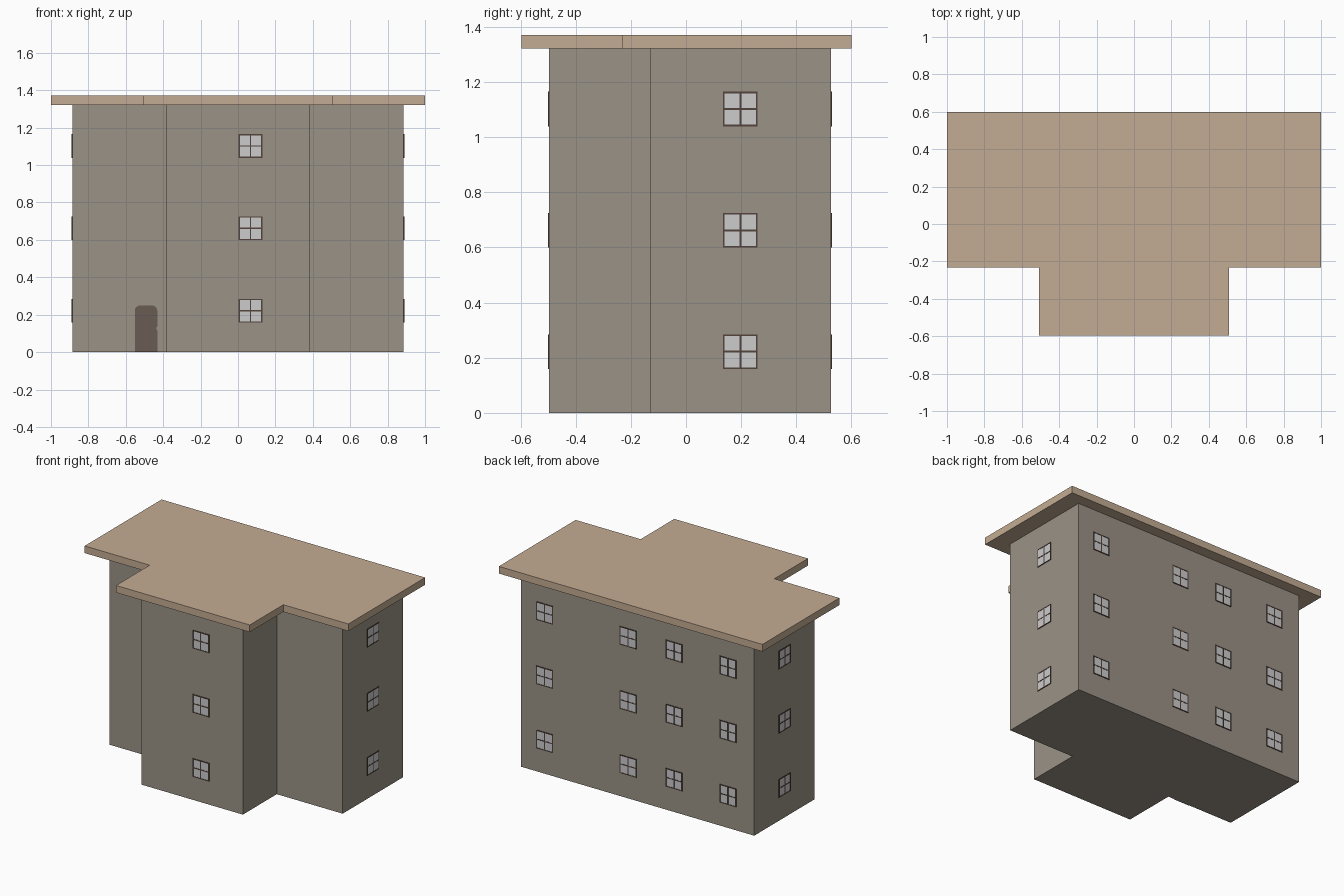
import bpy, bmesh, math
from mathutils import Matrix

if "Cube" in bpy.data.objects:
    bpy.data.objects.remove(bpy.data.objects["Cube"])


def material(name, r, g, b):
    """Flat colour given as 0-255 sRGB, stored as linear."""
    lin = [((c / 255 + 0.055) / 1.055) ** 2.4 for c in (r, g, b)]
    m = bpy.data.materials.new(name)
    m.diffuse_color = (*lin, 1)
    m.use_nodes = True
    m.node_tree.nodes["Principled BSDF"].inputs["Base Color"].default_value = m.diffuse_color
    return m


WALL = material("grey brown wall", 154, 146, 134)
ROOF = material("tan roof", 196, 172, 147)
DOOR = material("dark brown door", 105, 91, 83)
FRAME = material("window frame brown", 84, 68, 60)
GLASS = material("pale grey glass", 204, 204, 206)


def finish(bm, name, *mats):
    bmesh.ops.recalc_face_normals(bm, faces=bm.faces)
    me = bpy.data.meshes.new(name)
    bm.to_mesh(me)
    bm.free()
    for m in mats:
        me.materials.append(m)
    ob = bpy.data.objects.new(name, me)
    bpy.context.collection.objects.link(ob)
    return ob


def extrude(name, points, offset, mat):
    """Prism from a 3D outline pushed along an offset."""
    bm = bmesh.new()
    face = bm.faces.new([bm.verts.new(p) for p in points])
    out = bmesh.ops.extrude_face_region(bm, geom=[face], use_keep_orig=True)
    moved = [v for v in out["geom"] if isinstance(v, bmesh.types.BMVert)]
    bmesh.ops.translate(bm, verts=moved, vec=offset)
    return finish(bm, name, mat)


def t_plan(wide, narrow, front, step, back, z):
    """T-shaped floor plan with a block projecting to the front."""
    right = [(narrow, front), (narrow, step), (wide, step), (wide, back)]
    left = [(-x, y) for x, y in reversed(right)]
    return [(x, y, z) for x, y in right + left]


# Building body and overhanging roof slab
extrude("walls", t_plan(0.885, 0.385, -0.497, -0.13, 0.525, 0), (0, 0, 1.322), WALL)
extrude("roof_slab", t_plan(1.0, 0.507, -0.597, -0.233, 0.6, 1.322), (0, 0, 0.049), ROOF)

# Door plate with rounded top corners and a small latch notch
x0, x1, top, rad = -0.552, -0.431, 0.25, 0.03
door = [(x0, 0), (x1, 0), (x1, 0.115), (x1 - 0.007, 0.127), (x1, 0.139)]
for cx, start in ((x1 - rad, 0), (x0 + rad, 90)):
    for i in range(5):
        a = math.radians(start + i * 22.5)
        door.append((cx + rad * math.cos(a), top - rad + rad * math.sin(a)))
extrude("door", [(x, -0.129, z) for x, z in door], (0, -0.004, 0), DOOR)


def window_mesh():
    """Four-pane window facing -y, centred on the wall plane."""
    bm = bmesh.new()
    s, edge, bar = 0.126, 0.006, 0.007

    def box(x, z, w, h, depth, index):
        mat = Matrix.Translation((x, -depth / 2, z)) @ Matrix.Diagonal((w, depth, h, 1))
        verts = bmesh.ops.create_cube(bm, size=1, matrix=mat)["verts"]
        for f in {f for v in verts for f in v.link_faces}:
            f.material_index = index

    box(0, 0, s - edge, s - edge, 0.002, 1)
    off = (s - edge) / 2
    for p, t, d in ((-off, edge, 0.004), (0, bar, 0.0035), (off, edge, 0.004)):
        box(p, 0, t, s, d, 0)
        box(0, p, s, t, d - 0.0002, 0)
    ob = finish(bm, "window", FRAME, GLASS)
    me = ob.data
    bpy.data.objects.remove(ob)
    return me


# Windows: wall name, x, y, turn about z; repeated on three floors
mesh = window_mesh()
places = [("front", 0.067, -0.497, 0), ("right", 0.885, 0.197, 90),
          ("left", -0.885, 0.197, -90)]
places += [("back", x, 0.525, 180) for x in (0.703, 0.07, -0.277, -0.686)]
for side, x, y, turn in places:
    for floor in range(3):
        ob = bpy.data.objects.new(f"{side}_window", mesh)
        ob.location = (x, y, 0.222 + 0.44 * floor)
        ob.rotation_euler.z = math.radians(turn)
        bpy.context.collection.objects.link(ob)
